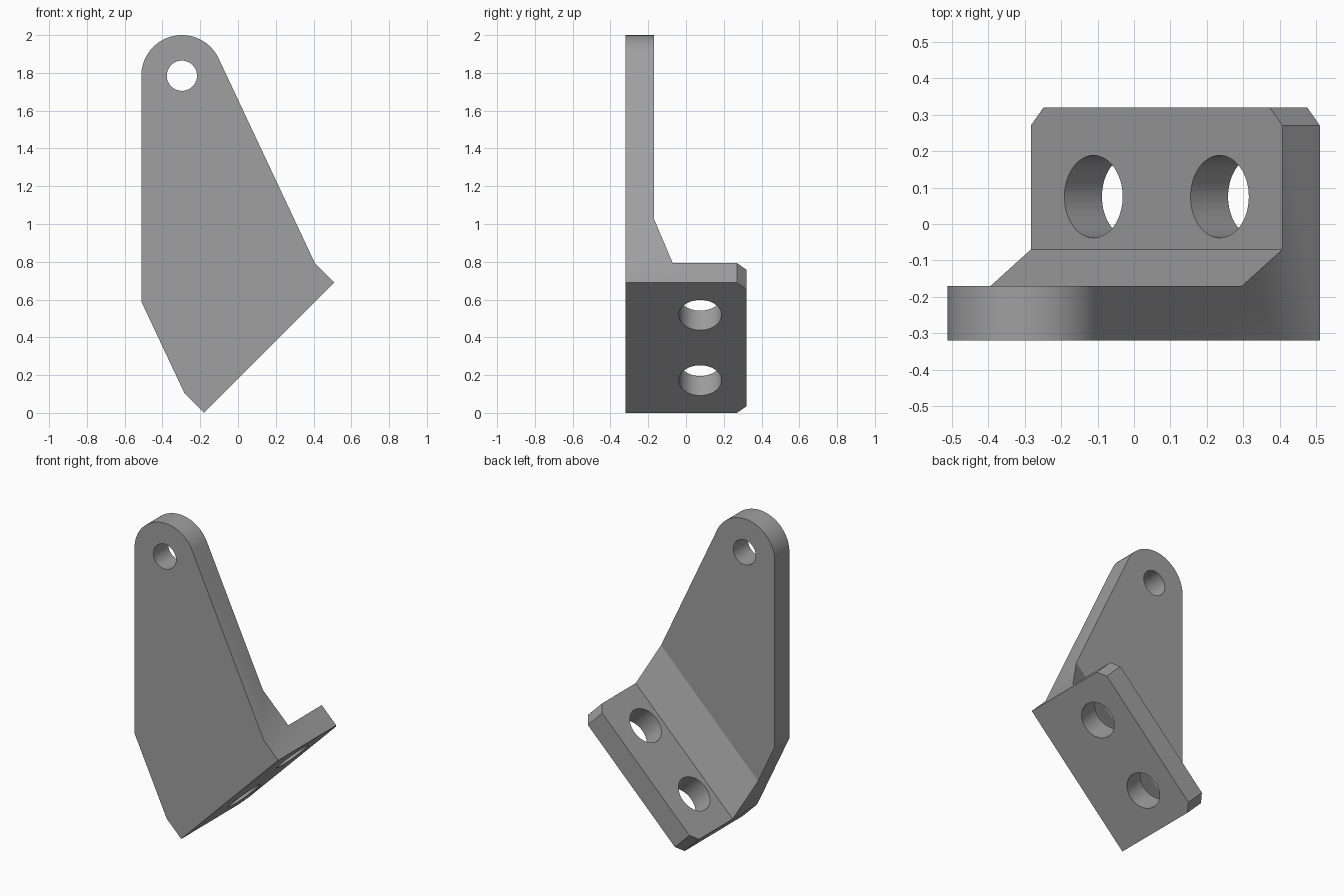
import bpy, bmesh, math
from mathutils import Vector

cube = bpy.data.objects.get("Cube")
if cube:
    bpy.data.objects.remove(cube, do_unlink=True)

# Main dimensions
FRONT, PLATE_BACK, WEB_BACK, CHAMFER_Y, BACK = -0.32, -0.17, -0.07, 0.27, 0.32
LENGTH, THICK, CHAMFER = 0.69, 0.103, 0.035
EYE, EYE_R = Vector((-0.297, 0, 1.785)), 0.215

grey = bpy.data.materials.new("grey metal")
grey.use_nodes = True
colour = (0.35, 0.35, 0.35, 1)
grey.diffuse_color = colour
grey.node_tree.nodes["Principled BSDF"].inputs["Base Color"].default_value = colour


def flange(u, t, y):
    """Point on the tilted flange: u along it, t through its thickness."""
    return Vector((-0.18 + u - t, y, u + t))


def at(p, y):
    return Vector((p.x, y, p.z))


# Outline points shared by the plate, sloping web and flange
low, high = flange(0, THICK, 0), flange(LENGTH, THICK, 0)
arc = []
for i in range(49):
    a = math.radians(25 + 155 * i / 48)
    arc.append(EYE + EYE_R * Vector((math.cos(a), 0, math.sin(a))))
slope = (arc[0] - high).normalized()
web_low, web_high = low + slope * 0.26, high + slope * 0.26
corner = low + slope * ((arc[-1].x - low.x) / slope.x)

bm = bmesh.new()


def face(points):
    bm.faces.new([bm.verts.new(p) for p in points])


# Upright plate: front, back and rim
outline = [flange(0, 0, 0), flange(LENGTH, 0, 0), high] + arc + [corner, low]
face([at(p, FRONT) for p in outline])
face([at(p, PLATE_BACK) for p in [web_low, web_high] + arc + [corner]])
rim = arc + [corner]
for p, q in zip(rim, rim[1:]):
    face([at(p, FRONT), at(q, FRONT), at(q, PLATE_BACK), at(p, PLATE_BACK)])
for end, web, top in ((low, web_low, corner), (high, web_high, arc[0])):
    face([at(end, FRONT), at(top, FRONT), at(top, PLATE_BACK),
          at(web, PLATE_BACK), at(end, WEB_BACK)])

# Sloping web between plate and flange
face([at(low, WEB_BACK), at(high, WEB_BACK), at(web_high, PLATE_BACK), at(web_low, PLATE_BACK)])

# Flange: two broad faces, ends, chamfered corners and back edge
for t, y in ((0, FRONT), (THICK, WEB_BACK)):
    face([flange(0, t, y), flange(LENGTH, t, y), flange(LENGTH, t, CHAMFER_Y),
          flange(LENGTH - CHAMFER, t, BACK), flange(CHAMFER, t, BACK), flange(0, t, CHAMFER_Y)])
for u, v in ((0, CHAMFER), (LENGTH, LENGTH - CHAMFER)):
    face([flange(u, 0, FRONT), flange(u, THICK, FRONT), flange(u, THICK, WEB_BACK),
          flange(u, THICK, CHAMFER_Y), flange(u, 0, CHAMFER_Y)])
    face([flange(u, 0, CHAMFER_Y), flange(u, THICK, CHAMFER_Y),
          flange(v, THICK, BACK), flange(v, 0, BACK)])
face([flange(CHAMFER, 0, BACK), flange(LENGTH - CHAMFER, 0, BACK),
      flange(LENGTH - CHAMFER, THICK, BACK), flange(CHAMFER, THICK, BACK)])

bmesh.ops.remove_doubles(bm, verts=bm.verts, dist=0.0005)
bmesh.ops.recalc_face_normals(bm, faces=bm.faces)
mesh = bpy.data.meshes.new("bracket")
bm.to_mesh(mesh)
bm.free()
mesh.materials.append(grey)
bracket = bpy.data.objects.new("bracket", mesh)
bpy.context.collection.objects.link(bracket)


def drill(centre, axis, radius):
    """Cut a round hole through the bracket."""
    bpy.ops.mesh.primitive_cylinder_add(vertices=64, radius=radius, depth=0.5, location=centre)
    cutter = bpy.context.object
    cutter.name = "hole_cutter"
    cutter.hide_render = True
    cutter.data.materials.append(grey)
    cutter.rotation_euler = Vector(axis).to_track_quat("Z", "Y").to_euler()
    mod = bracket.modifiers.new("hole", "BOOLEAN")
    mod.operation, mod.solver, mod.object = "DIFFERENCE", "EXACT", cutter
    bpy.context.view_layer.update()
    bpy.context.view_layer.objects.active = bracket
    bpy.ops.object.modifier_apply(modifier=mod.name)
    bpy.data.objects.remove(cutter, do_unlink=True)


# Eye hole and two mounting holes
drill(at(EYE, -0.245), (0, 1, 0), 0.08)
for u in (0.172, 0.518):
    drill(flange(u, THICK / 2, 0.075), (-1, 0, 1), 0.113)

bpy.ops.object.select_all(action="DESELECT")
bracket.select_set(True)
bpy.context.view_layer.objects.active = bracket
bpy.ops.object.shade_smooth_by_angle(angle=math.radians(20))
